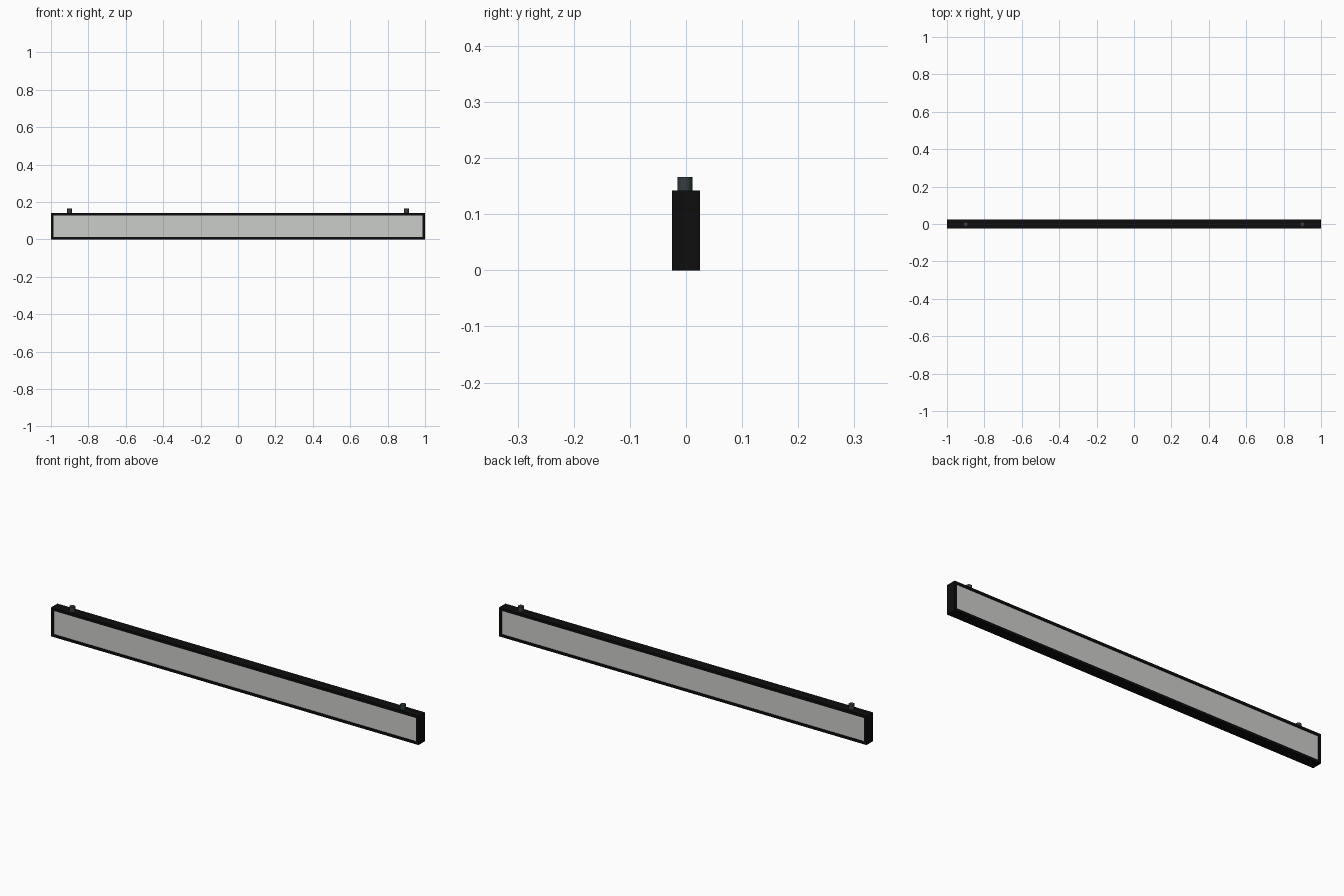
import bpy, bmesh, math

if "Cube" in bpy.data.objects:
    bpy.data.objects.remove(bpy.data.objects["Cube"])

def mat(name, c):
    m = bpy.data.materials.new(name)
    m.diffuse_color = (*c, 1)
    m.use_nodes = True
    m.node_tree.nodes["Principled BSDF"].inputs["Base Color"].default_value = m.diffuse_color
    return m

BLACK = mat("black_casing", (0.004, 0.004, 0.004))
PANEL = mat("light_grey_panel", (0.6, 0.61, 0.59))
STEEL = mat("dark_steel", (0.035, 0.045, 0.05))

L, D, H = 1.0, 0.025, 0.142      # half length, half depth, height
B, RECESS = 0.018, 0.003         # frame border and panel recess

# casing with a recessed display panel on the front and back
bm = bmesh.new()
bmesh.ops.create_cube(bm, size=1)
for v in bm.verts:
    v.co = (v.co.x * 2 * L, v.co.y * 2 * D, (v.co.z + 0.5) * H)
bm.normal_update()
for f in [f for f in bm.faces if abs(f.normal.y) > 0.9]:
    bmesh.ops.inset_region(bm, faces=[f], thickness=B)
    wall = bmesh.ops.inset_region(bm, faces=[f], thickness=0.0005, depth=-RECESS)
    f.material_index = 1
me = bpy.data.meshes.new("display_casing")
bm.to_mesh(me)
bm.free()
me.materials.append(BLACK)
me.materials.append(PANEL)
bpy.context.collection.objects.link(bpy.data.objects.new("display_casing", me))

# hanging studs on top
for side, x in (("left", -0.9), ("right", 0.9)):
    bpy.ops.mesh.primitive_cylinder_add(vertices=12, radius=0.0133, depth=0.028,
                                        location=(x, -0.002, 0.152))
    o = bpy.context.object
    o.name = side + "_hanging_stud"
    o.data.materials.append(STEEL)
    bpy.ops.object.shade_smooth_by_angle(angle=math.radians(40))
